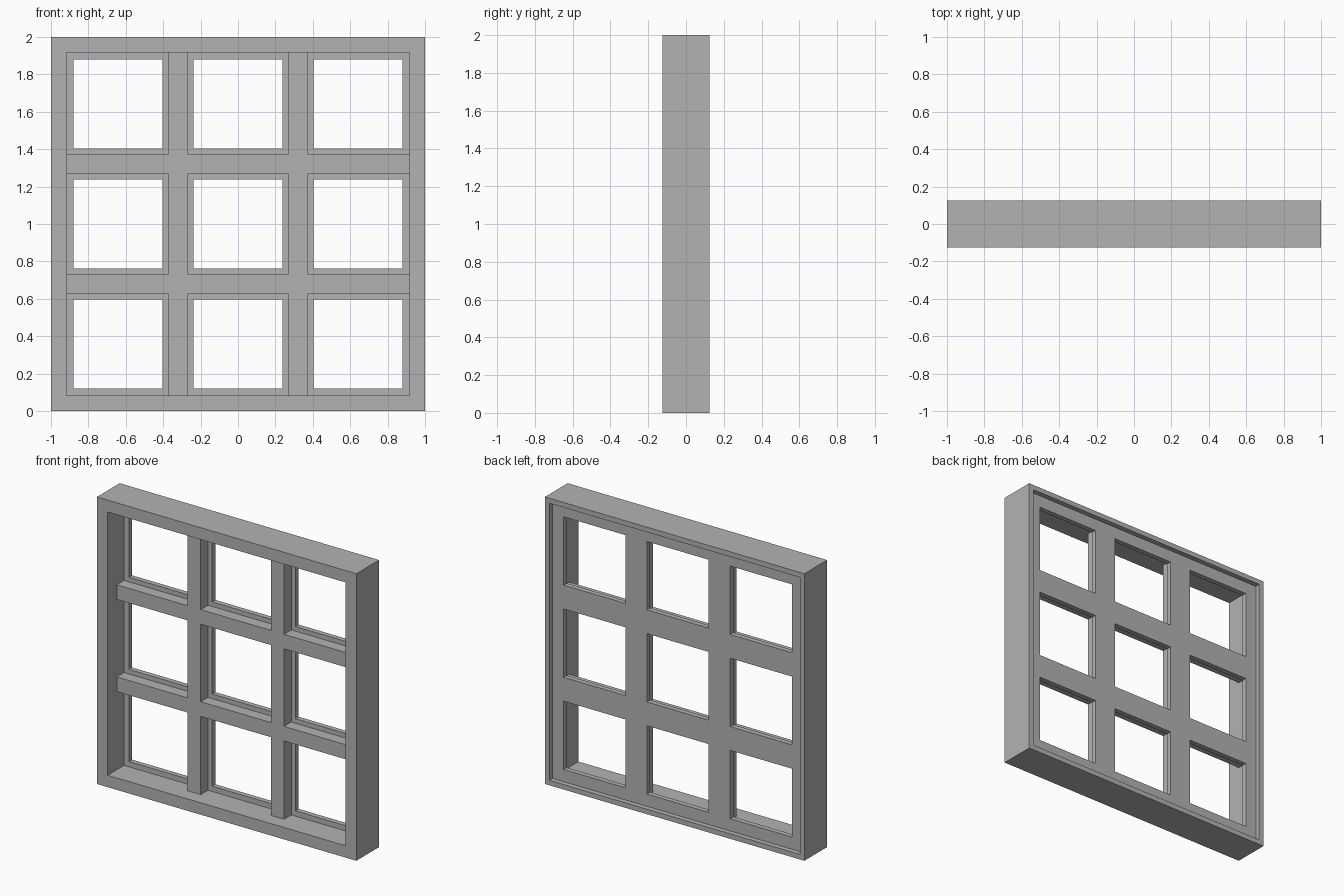
import bpy
import bmesh

cube = bpy.data.objects.get("Cube")
if cube:
    bpy.data.objects.remove(cube, do_unlink=True)

# Single painted finish
paint = bpy.data.materials.new("grey_paint")
paint.use_nodes = True
colour = (0.45, 0.45, 0.45, 1)
paint.diffuse_color = colour
paint.node_tree.nodes["Principled BSDF"].inputs["Base Color"].default_value = colour

# Depths, front to back
FRONT, BAR_FRONT, SASH_FRONT, SASH_BACK, BACK = -0.125, -0.025, 0.055, 0.09, 0.125
# Half sizes measured from the window centre
OUTER, REBATE, INNER = 1.0, 0.965, 0.917
BAR_IN, BAR_OUT = 0.27, 0.372
PANE_EDGE, PANE_OUT, PANE_IN = 0.88, 0.404, 0.238


def finish(bm, name):
    bmesh.ops.recalc_face_normals(bm, faces=bm.faces)
    mesh = bpy.data.meshes.new(name)
    bm.to_mesh(mesh)
    bm.free()
    mesh.materials.append(paint)
    obj = bpy.data.objects.new(name, mesh)
    bpy.context.collection.objects.link(obj)
    return obj


def mitred_frame(name, profile):
    """Sweep a closed (half size, y) profile round a square."""
    bm = bmesh.new()
    corners = [(-1, -1), (1, -1), (1, 1), (-1, 1)]
    rings = [[bm.verts.new((sx * h, y, 1 + sz * h)) for h, y in profile]
             for sx, sz in corners]
    n = len(profile)
    for a, b in zip(rings, rings[1:] + rings[:1]):
        for i in range(n):
            j = (i + 1) % n
            bm.faces.new((a[i], a[j], b[j], b[i]))
    return finish(bm, name)


def lattice(name, half_cuts, is_solid, y0, y1):
    """Extrude the solid cells of a symmetric square grid from y0 to y1."""
    cuts = sorted([-c for c in half_cuts] + list(half_cuts))
    bm = bmesh.new()
    grid = [[bm.verts.new((x, y0, 1 + z)) for z in cuts] for x in cuts]
    cells = range(len(cuts) - 1)
    faces = [bm.faces.new((grid[i][j], grid[i + 1][j], grid[i + 1][j + 1], grid[i][j + 1]))
             for i in cells for j in cells if is_solid(i, j)]
    bmesh.ops.delete(bm, geom=[v for v in bm.verts if not v.link_faces], context='VERTS')
    back = bmesh.ops.extrude_face_region(bm, geom=faces, use_keep_orig=True)
    moved = [g for g in back["geom"] if isinstance(g, bmesh.types.BMVert)]
    bmesh.ops.translate(bm, verts=moved, vec=(0, y1 - y0, 0))
    return finish(bm, name)


# Outer frame with a rebate cut into the back
mitred_frame("outer_frame", [
    (OUTER, FRONT), (OUTER, BACK), (REBATE, BACK),
    (REBATE, SASH_FRONT), (INNER, SASH_FRONT), (INNER, FRONT)])

# Thin backing panel with nine openings, seated in the rebate
lattice("backing_panel", [REBATE, PANE_EDGE, PANE_OUT, PANE_IN],
        lambda i, j: i % 2 == 0 or j % 2 == 0, SASH_FRONT, SASH_BACK)

# Crossing glazing bars in front of the panel
lattice("glazing_bars", [INNER, BAR_OUT, BAR_IN],
        lambda i, j: i % 2 == 1 or j % 2 == 1, BAR_FRONT, SASH_FRONT)
